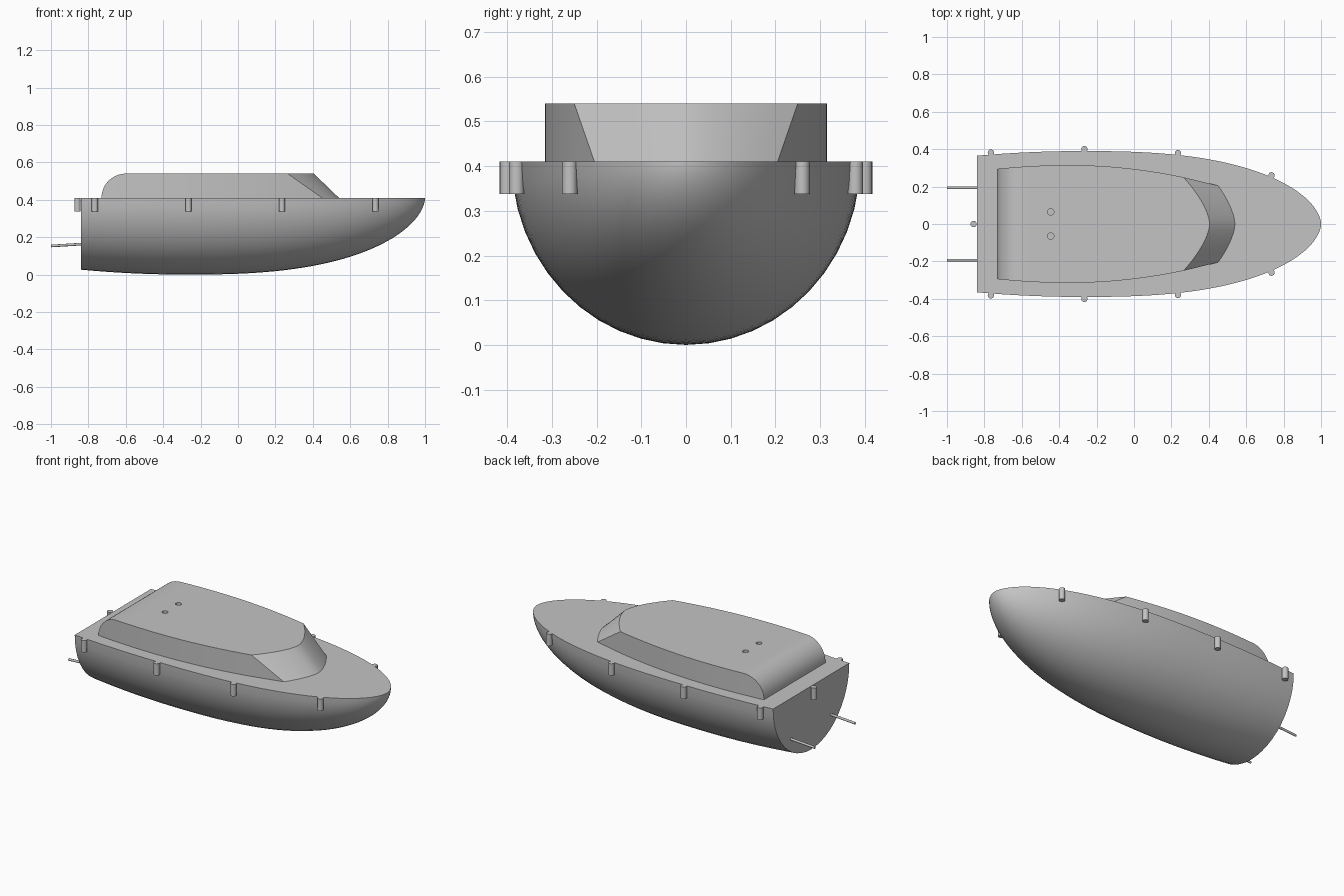
import bpy, bmesh, math
from mathutils import Vector

cube = bpy.data.objects.get("Cube")
if cube:
    bpy.data.objects.remove(cube)

grey = bpy.data.materials.new("boat_grey")
grey.use_nodes = True
color = (0.55, 0.55, 0.55, 1)
grey.diffuse_color = color
grey.node_tree.nodes["Principled BSDF"].inputs["Base Color"].default_value = color

DECK, ROOF, STERN, BEAM = 0.41, 0.54, -0.84, 0.39


def finish(bm, name):
    bmesh.ops.remove_doubles(bm, verts=bm.verts, dist=1e-5)
    bmesh.ops.recalc_face_normals(bm, faces=bm.faces)
    mesh = bpy.data.meshes.new(name)
    bm.to_mesh(mesh)
    bm.free()
    mesh.materials.append(grey)
    obj = bpy.data.objects.new(name, mesh)
    bpy.context.collection.objects.link(obj)
    return obj


def smooth(obj):
    bpy.ops.object.select_all(action='DESELECT')
    obj.select_set(True)
    bpy.context.view_layer.objects.active = obj
    bpy.ops.object.shade_smooth_by_angle(angle=math.radians(32))


def rod(name, start, end, radius, sides=16):
    a, b = Vector(start), Vector(end)
    bm = bmesh.new()
    bmesh.ops.create_cone(bm, cap_ends=True, segments=sides, radius1=radius,
                          radius2=radius, depth=(b - a).length)
    turn = (b - a).to_track_quat('Z', 'Y').to_matrix().to_4x4()
    bmesh.ops.transform(bm, matrix=turn, verts=bm.verts)
    bmesh.ops.translate(bm, vec=(a + b) / 2, verts=bm.verts)
    return finish(bm, name)


def hull_width(x):
    if x < -0.28:
        return BEAM - 0.025 * ((x + 0.28) / 0.56) ** 2
    t = min((x + 0.28) / 1.28, 1)
    return BEAM * (1 - t ** 2.6) ** 0.56


def cabin_width(x):
    return 0.315 - (0.14 if x < -0.35 else 0.172) * (x + 0.35) ** 2


# Hull: half-round sections that shrink to the bow
bm = bmesh.new()
STEPS, SIDES = 40, 24
rings = []
for i in range(STEPS):
    x = STERN + (1 - STERN) * math.sin(math.pi / 2 * i / STEPS)
    w = hull_width(x)
    rings.append([bm.verts.new((x, w * math.cos(a), DECK - w * DECK / BEAM * math.sin(a)))
                  for a in (math.pi * j / SIDES for j in range(SIDES + 1))])
tip = bm.verts.new((1, 0, DECK))
for r, s in zip(rings, rings[1:]):
    for j in range(SIDES):
        bm.faces.new((r[j], r[j + 1], s[j + 1], s[j]))
for j in range(SIDES):
    bm.faces.new((rings[-1][j], rings[-1][j + 1], tip))
bm.faces.new(rings[0])
bm.faces.new([r[0] for r in rings] + [tip] + [r[-1] for r in reversed(rings)])
smooth(finish(bm, "hull"))

# Cabin: upright curved walls with a rounded rear edge
bm = bmesh.new()
RADIUS, CORNER = ROOF - DECK, 0.265
stations = []
for i in range(13):
    a = math.pi / 2 * i / 12
    stations.append((-0.73 + RADIUS * (1 - math.cos(a)), DECK + RADIUS * math.sin(a)))
rear = stations[-1][0]
stations += [(rear + (CORNER - rear) * i / 14, ROOF) for i in range(1, 15)]
rows = []
for x, z in stations:
    w = cabin_width(x)
    rows.append([bm.verts.new(p) for p in ((x, w, DECK), (x, w, z), (x, -w, z), (x, -w, DECK))])
for i, (r, s) in enumerate(zip(rows, rows[1:])):
    for j in range(4):
        k = (j + 1) % 4
        if i == 0 and j in (0, 2):
            bm.faces.new((r[j], s[k], s[j]) if j == 0 else (r[j], s[j], s[k]))
        else:
            bm.faces.new((r[j], r[k], s[k], s[j]))


# Raked windscreen, bowed towards the centre line
def bow_curve(side_x, nose_x, half, z):
    steps = [i / 8 for i in range(-8, 9)]
    return [bm.verts.new((nose_x - (nose_x - side_x) * abs(v) ** 1.6, -v * half, z)) for v in steps]


top = bow_curve(CORNER, 0.405, cabin_width(CORNER), ROOF)
base = bow_curve(0.45, 0.54, cabin_width(0.45), DECK)
for j in range(16):
    bm.faces.new((top[j], top[j + 1], base[j + 1], base[j]))
bm.faces.new(top)
bm.faces.new([rows[-1][0]] + base + [rows[-1][3]])
bm.faces.new((rows[-1][0], top[0], base[0]))
bm.faces.new((rows[-1][3], base[-1], top[-1]))
cabin = finish(bm, "cabin")

# Two round sockets in the roof
for y in (-0.065, 0.065):
    cutter = rod("socket_cutter", (-0.445, y, ROOF - 0.04), (-0.445, y, ROOF + 0.04), 0.017, 20)
    cutter.hide_render = True
    mod = cabin.modifiers.new("socket", 'BOOLEAN')
    mod.operation, mod.solver, mod.object = 'DIFFERENCE', 'EXACT', cutter
    bpy.context.view_layer.objects.active = cabin
    bpy.ops.object.modifier_apply(modifier=mod.name)
    bpy.data.objects.remove(cutter)
smooth(cabin)

# Fenders along both sides and at the stern
spots = [(x, s * (hull_width(x) + 0.01), "left" if s > 0 else "right")
         for x in (-0.765, -0.265, 0.235, 0.735) for s in (-1, 1)]
spots.append((STERN - 0.018, 0, "stern"))
for x, y, where in spots:
    smooth(rod("fender_" + where, (x, y, 0.338), (x, y, DECK), 0.017))

# Propeller shafts
for side, y in (("left", 0.193), ("right", -0.193)):
    smooth(rod("shaft_" + side, (-1, y, 0.153), (STERN + 0.02, y, 0.164), 0.007, 12))
